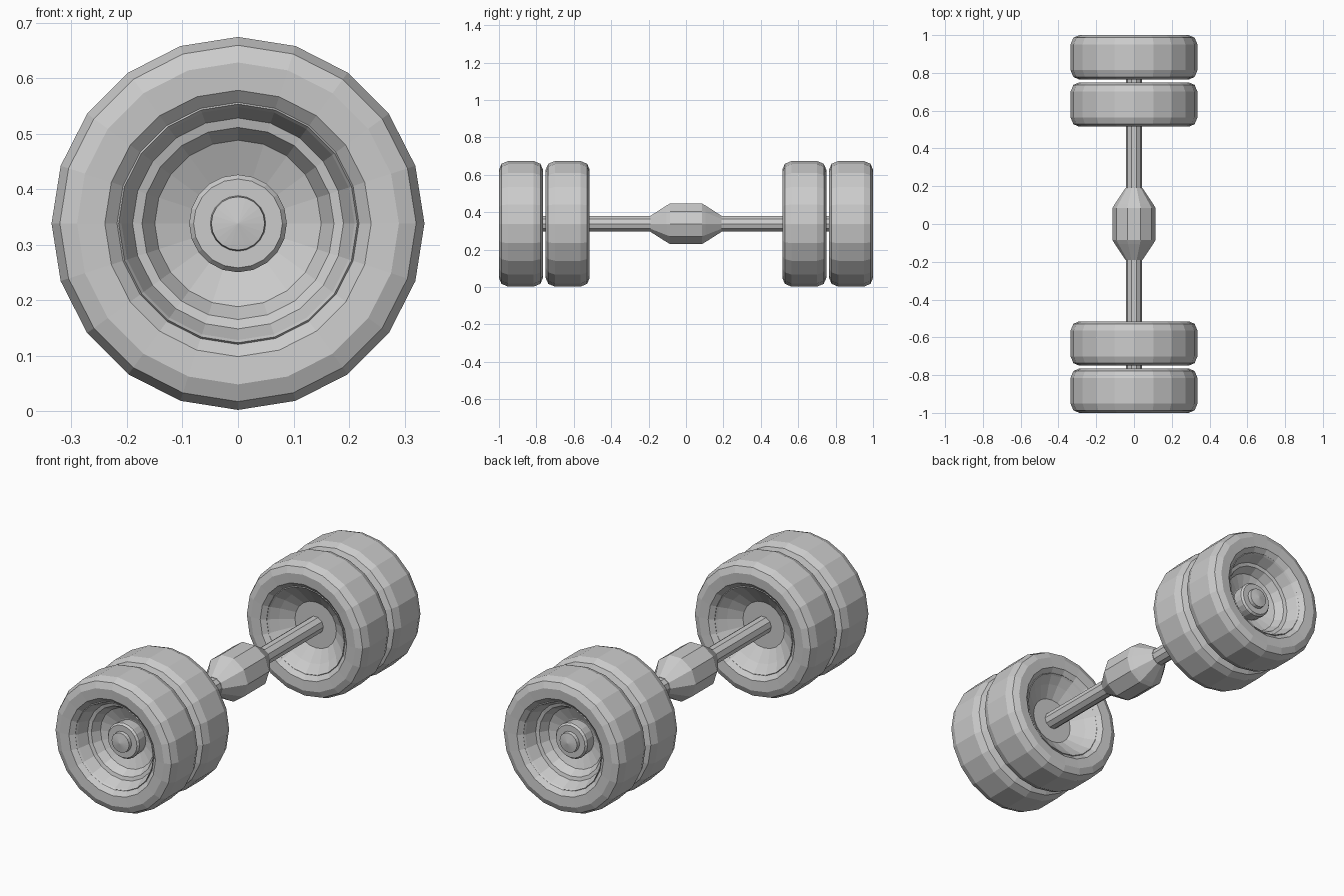
import bpy, bmesh, math

if "Cube" in bpy.data.objects:
    bpy.data.objects.remove(bpy.data.objects["Cube"])

CZ = 0.338     # axle height
SIDES = 20     # wheel facets


def lathe(name, profile, sides, mirror=True, closed=False):
    """Revolve (radius, y) points around the axle line."""
    bm = bmesh.new()
    rings = []
    for r, y in profile:
        if r == 0:
            rings.append([bm.verts.new((0, y, CZ))] * sides)
        else:
            rings.append([bm.verts.new((r * math.cos(2 * math.pi * i / sides), y,
                                        CZ + r * math.sin(2 * math.pi * i / sides)))
                          for i in range(sides)])
    pairs = list(zip(rings, rings[1:]))
    if closed:
        pairs.append((rings[-1], rings[0]))
    for a, b in pairs:
        for i in range(sides):
            j = (i + 1) % sides
            quad = [a[i], a[j], b[j], b[i]]
            bm.faces.new(list(dict.fromkeys(quad)))
    bmesh.ops.recalc_face_normals(bm, faces=bm.faces)
    mesh = bpy.data.meshes.new(name)
    bm.to_mesh(mesh)
    bm.free()
    ob = bpy.data.objects.new(name, mesh)
    bpy.context.collection.objects.link(ob)
    if mirror:
        m = ob.modifiers.new("mirror", 'MIRROR')
        m.use_axis = (False, True, False)
        m.use_mirror_merge = False
    return ob


# Tyres: half section reflected about the tyre's middle
half = [(0.336, 0.068), (0.321, 0.104), (0.290, 0.1175), (0.240, 0.114), (0.218, 0.095)]
for name, yc in (("outer_tyre", -0.8825), ("inner_tyre", -0.6325)):
    section = [(r, yc - d) for r, d in half] + [(r, yc + d) for r, d in reversed(half)]
    lathe(name, section, SIDES, closed=True)

# Outer rim: stepped dish on the outside, plain cone behind
lathe("outer_rim", [
    (0, -0.85), (0.088, -0.85), (0.150, -0.875), (0.173, -0.915), (0.190, -0.920),
    (0.210, -0.972), (0.215, -0.980), (0.220, -0.972),
    (0.220, -0.793), (0.210, -0.790), (0.175, -0.835), (0, -0.835)], SIDES)

# Inner rim: cone down to a flat disc facing the middle
lathe("inner_rim", [
    (0, -0.635), (0.150, -0.635), (0.210, -0.722), (0.220, -0.722),
    (0.220, -0.543), (0.215, -0.535), (0.208, -0.543), (0.175, -0.573),
    (0.115, -0.615), (0, -0.615)], SIDES)

# Hub with a small domed cap
lathe("wheel_hub", [
    (0, -0.84), (0.083, -0.84), (0.088, -0.895), (0.088, -0.905), (0.080, -0.915),
    (0.050, -0.915), (0.048, -0.932), (0, -0.940)], SIDES)

# Axle shaft and differential housing
lathe("axle_shaft", [(0, -0.85), (0.043, -0.85), (0.043, 0.85), (0, 0.85)], 10, mirror=False)
lathe("differential_housing", [
    (0, -0.19), (0.045, -0.19), (0.102, -0.105), (0.114, -0.085),
    (0.114, 0.085), (0.102, 0.105), (0.045, 0.19), (0, 0.19)], 10, mirror=False)
